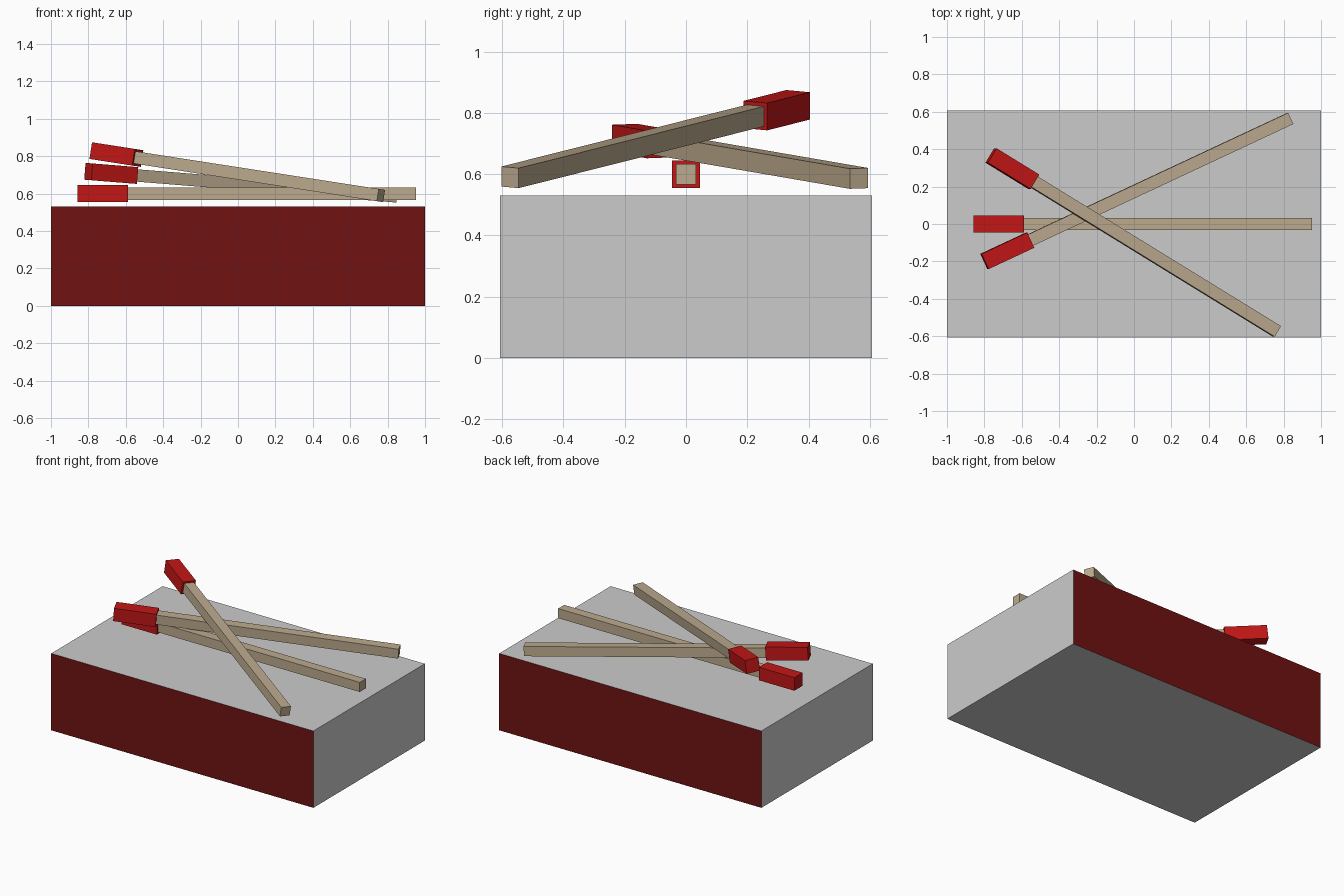
import bpy, bmesh
from math import radians
from mathutils import Matrix, Vector

if "Cube" in bpy.data.objects:
    bpy.data.objects.remove(bpy.data.objects["Cube"])


def material(name, rgb):
    m = bpy.data.materials.new(name)
    m.diffuse_color = (*rgb, 1)
    m.use_nodes = True
    m.node_tree.nodes["Principled BSDF"].inputs["Base Color"].default_value = m.diffuse_color
    return m


grey = material("card_grey", (0.8, 0.8, 0.8))
strike = material("strike_red", (0.16, 0.006, 0.006))
wood = material("wood", (0.50, 0.40, 0.27))
red = material("head_red", (0.54, 0.008, 0.008))


def box(name, size, offset, mats, matrix=Matrix()):
    bm = bmesh.new()
    bmesh.ops.create_cube(bm, size=1)
    bmesh.ops.scale(bm, vec=size, verts=bm.verts)
    bmesh.ops.translate(bm, vec=offset, verts=bm.verts)
    if len(mats) > 1:
        bm.normal_update()
        # second material goes on the front and back faces
        for f in bm.faces:
            f.material_index = int(abs(f.normal.y) > 0.9)
    me = bpy.data.meshes.new(name)
    bm.to_mesh(me)
    bm.free()
    for m in mats:
        me.materials.append(m)
    ob = bpy.data.objects.new(name, me)
    ob.matrix_world = matrix
    bpy.context.collection.objects.link(ob)


# Matchbox with striking strips on the long sides
box("matchbox", (2, 1.214, 0.53), (0, 0, 0.265), [grey, strike])

# Matches: centre, heading and tilt
LENGTH, HEAD = 1.81, 0.27
matches = [
    ((0.047, 0, 0.60), 0, 0),
    ((0.018, 0.182, 0.652), 25, 4.6),
    ((0.0, -0.104, 0.708), -31.3, 8.8),
]
for i, (centre, heading, tilt) in enumerate(matches, 1):
    mat = (Matrix.Translation(Vector(centre))
           @ Matrix.Rotation(radians(tilt), 4, 'Y')
           @ Matrix.Rotation(radians(heading), 4, 'Z'))
    stick = LENGTH - HEAD
    box(f"match_stick_{i}", (stick, 0.066, 0.066), (HEAD / 2, 0, 0), [wood], mat)
    box(f"match_head_{i}", (HEAD, 0.09, 0.09), (-stick / 2, 0, 0), [red], mat)
